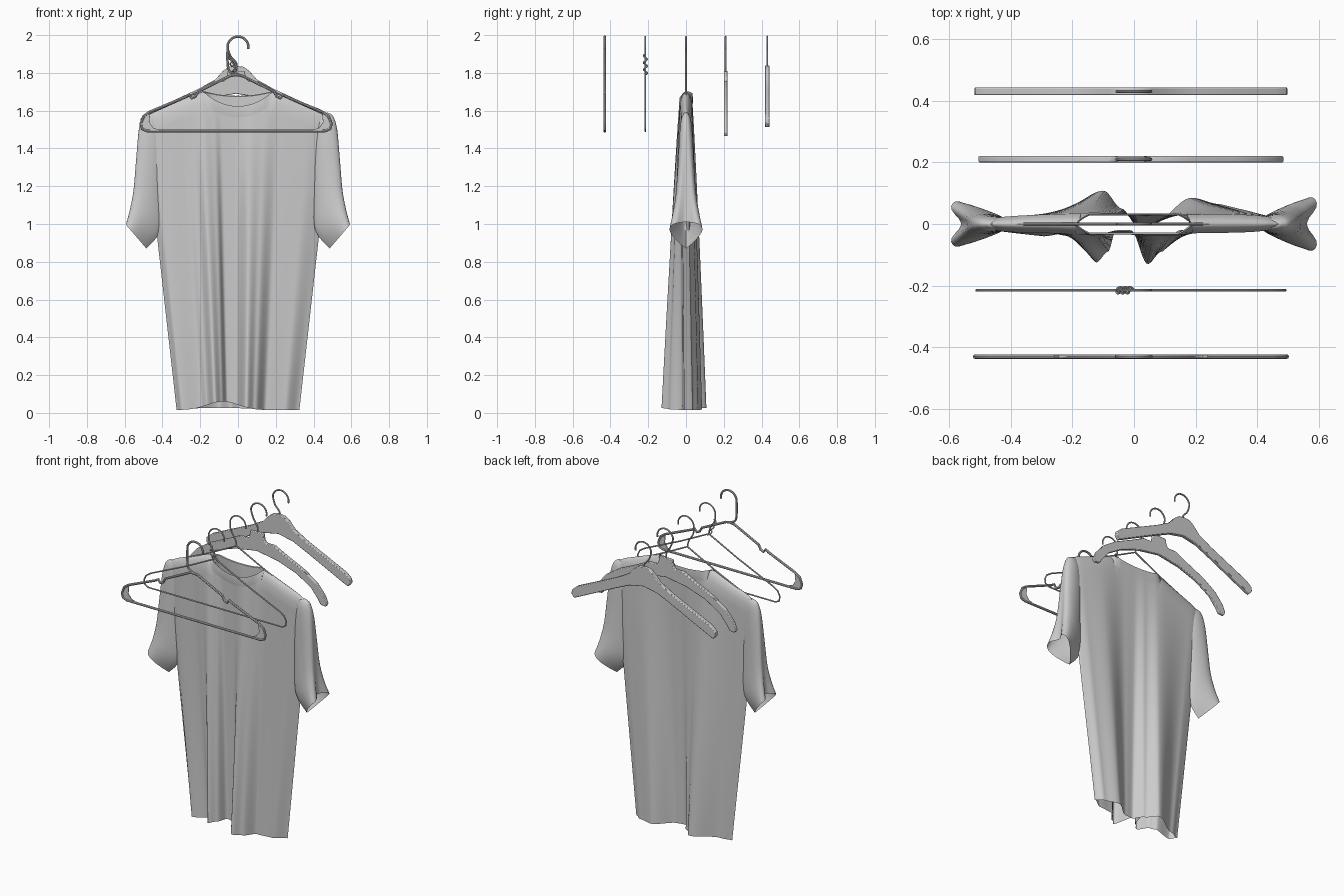
import bpy, bmesh
from math import sin, cos, pi, exp, radians, sqrt
from mathutils import Vector

if "Cube" in bpy.data.objects:
    bpy.data.objects.remove(bpy.data.objects["Cube"])

CX = -0.01  # shared centre line of the hangers


def finish(ob, angle=40):
    bpy.ops.object.select_all(action='DESELECT')
    ob.select_set(True)
    bpy.context.view_layer.objects.active = ob
    if ob.type == 'CURVE':
        bpy.ops.object.convert(target='MESH')
    bpy.ops.object.shade_smooth_by_angle(angle=radians(angle))
    return bpy.context.object


def from_bm(name, bm, angle=40):
    bmesh.ops.recalc_face_normals(bm, faces=bm.faces)
    me = bpy.data.meshes.new(name)
    bm.to_mesh(me)
    bm.free()
    ob = bpy.data.objects.new(name, me)
    bpy.context.collection.objects.link(ob)
    return finish(ob, angle)


def smooth(pts, n=5):
    """Catmull-Rom through the points."""
    p = [Vector(q) for q in pts]
    p = [2 * p[0] - p[1]] + p + [2 * p[-1] - p[-2]]
    out = []
    for a, b, c, d in zip(p, p[1:], p[2:], p[3:]):
        for i in range(n):
            t = i / n
            out.append(0.5 * (2 * b + (c - a) * t + (2 * a - 5 * b + 4 * c - d) * t * t
                              + (3 * b - a - 3 * c + d) * t ** 3))
    return out + [p[-2]]


def tube(name, pts, r, cyclic=False):
    cu = bpy.data.curves.new(name, 'CURVE')
    cu.dimensions = '3D'
    cu.bevel_depth, cu.bevel_resolution, cu.use_fill_caps = r, 2, True
    sp = cu.splines.new('POLY')
    sp.points.add(len(pts) - 1)
    for q, v in zip(sp.points, pts):
        q.co = (*v, 1)
    sp.use_cyclic_u = cyclic
    ob = bpy.data.objects.new(name, cu)
    bpy.context.collection.objects.link(ob)
    return finish(ob)


def flat(pts, y):
    return [(CX + x, y, z) for x, z in pts]


def plate(name, pts, y, thick, bevel=0.004):
    bm = bmesh.new()
    f = bm.faces.new([bm.verts.new((CX + x, y - thick / 2, z)) for x, z in pts])
    ext = bmesh.ops.extrude_face_region(bm, geom=[f])
    bmesh.ops.translate(bm, verts=[v for v in ext['geom'] if isinstance(v, bmesh.types.BMVert)],
                        vec=(0, thick, 0))
    ob = from_bm(name, bm)
    m = ob.modifiers.new('soft_edges', 'BEVEL')
    m.width, m.segments = bevel, 2
    return ob


def mirrored(half):
    """Closed outline from the right half, listed from top centre to bottom centre."""
    return half + [(-x, z) for x, z in reversed(half) if x > 0.0001]


def hook(name, y, r, stem):
    arc = [(0.01 + 0.055 * cos(a), 1.937 + 0.055 * sin(a))
           for a in [radians(180 - k * 24) for k in range(9)]]
    tube(name, smooth(flat(stem + arc, y)), r)


# Tubular hanger at the front, with strap notches and webbed corners
Y = -0.43
frame = mirrored([(0, 1.79), (0.03, 1.785), (0.2, 1.702), (0.215, 1.675), (0.235, 1.665), (0.25, 1.685),
                  (0.27, 1.672), (0.46, 1.592), (0.49, 1.57), (0.505, 1.53), (0.497, 1.503), (0.47, 1.492),
                  (0, 1.492)])
tube('tubular_hanger_frame', flat(frame, Y), 0.0075, True)
hook('tubular_hanger_hook', Y, 0.0065, [(0, 1.79), (-0.035, 1.81), (-0.045, 1.85)])
for s, side in ((-1, 'left'), (1, 'right')):
    plate('tubular_hanger_web_' + side,
          [(s * x, z) for x, z in [(0.4, 1.495), (0.49, 1.5), (0.5, 1.53), (0.48, 1.575), (0.455, 1.585),
                                   (0.46, 1.54), (0.44, 1.51)]], Y, 0.005, 0.001)

# Wire hangers: a free one and the one inside the shirt
wire = mirrored([(0, 1.80), (0.03, 1.785), (0.2, 1.70), (0.45, 1.588), (0.485, 1.565), (0.5, 1.535),
                 (0.495, 1.505), (0.47, 1.492), (0, 1.492)])
for label, y in (('free', -0.215), ('shirt', 0.0)):
    tube(label + '_wire_hanger_frame', flat(wire, y), 0.0045, True)
    hook(label + '_wire_hanger_hook', y, 0.0045, [(0, 1.80), (-0.01, 1.84), (-0.04, 1.89)])
twist = [(CX - 0.045 * t + 0.009 * cos(6 * pi * t), -0.215 + 0.01 * sin(6 * pi * t), 1.79 + 0.11 * t)
         for t in [i / 40 for i in range(41)]]
tube('wire_hanger_twist', twist, 0.004)

# Shaped wooden hanger with a raised neck block
Y = 0.21
plate('shaped_hanger_body', mirrored([(0, 1.81), (0.045, 1.81), (0.052, 1.77), (0.065, 1.755), (0.12, 1.755),
                                      (0.2, 1.715), (0.33, 1.655), (0.42, 1.595), (0.475, 1.53), (0.495, 1.485),
                                      (0.485, 1.465), (0.45, 1.468), (0.43, 1.5), (0.38, 1.56), (0.28, 1.62),
                                      (0.15, 1.665), (0, 1.69)]), Y, 0.02)
hook('shaped_hanger_hook', Y, 0.005, [(0, 1.80), (0, 1.84), (-0.03, 1.89)])

# Plain wooden hanger at the back
Y = 0.43
plate('wooden_hanger_body', mirrored([(0, 1.838), (0.04, 1.832), (0.07, 1.81), (0.11, 1.765), (0.2, 1.715),
                                      (0.47, 1.59), (0.505, 1.56), (0.508, 1.535), (0.49, 1.512), (0.46, 1.525),
                                      (0.2, 1.65), (0.1, 1.695), (0, 1.715)]), Y, 0.025)
hook('wooden_hanger_hook', Y, 0.005, [(0, 1.83), (0, 1.855), (-0.03, 1.89)])


# Shirt body: front and back sheets with hanging folds
def ease(knots, x):
    for (a, p), (b, q) in zip(knots, knots[1:]):
        if x <= b:
            t = max(0, (x - a) / (b - a))
            return p + (q - p) * t * t * (3 - 2 * t)
    return knots[-1][1]


FRONT = [(-0.33, 0), (-0.3, -0.04), (-0.2, -0.025), (-0.165, -0.05), (-0.125, -0.125), (-0.085, -0.09),
         (-0.06, -0.02), (-0.01, -0.02), (0.045, -0.13), (0.09, -0.09), (0.15, -0.02), (0.25, -0.01), (0.33, 0.035)]
BACK = [(-0.33, 0), (-0.27, 0.02), (-0.1, 0.108), (-0.04, 0.05), (0.01, -0.005), (0.06, 0.0), (0.19, 0.085),
        (0.28, 0.065), (0.33, 0.035)]
TOP = [(0, 1.705), (0.18, 1.702), (0.22, 1.69), (0.43, 1.61), (0.5, 1.57)]


def top_z(x):
    x = abs(x)
    for (a, p), (b, q) in zip(TOP, TOP[1:]):
        if x <= b + 1e-6:
            return p + (q - p) * (x - a) / (b - a)


def body_point(side, s, t):
    x0 = 0.5 * s
    neck = max(0, 1 - (x0 / 0.19) ** 2)
    zt = top_z(x0) - neck * (0.085 if side < 0 else 0.03)
    hem = 0.015 + (0.045 * exp(-((s + 0.25) / 0.35) ** 2) if side < 0 else 0.01 * (1 - s) * (1 - s * s))
    z = zt + (hem - zt) * t
    x = s * (0.5 - 0.175 * t)
    round_top = max(sqrt(min(1, t / 0.03)), min(1, neck * 2.5))
    y_top = side * 0.03 * round_top * sqrt(1 - s ** 6)
    k = t ** 0.85
    fold = ease(FRONT if side < 0 else BACK, s * 0.33)
    return (x, y_top * (1 - k) + fold * k, z)


bm = bmesh.new()
N, rows = 96, [0, 0.004, 0.012, 0.03] + [0.03 + 0.97 * i / 26 for i in range(1, 27)]
for side in (-1, 1):
    grid = [[bm.verts.new(body_point(side, -1 + 2 * i / N, t)) for i in range(N + 1)] for t in rows]
    for a, b in zip(grid, grid[1:]):
        for i in range(N):
            bm.faces.new((a[i], a[i + 1], b[i + 1], b[i]))
bmesh.ops.remove_doubles(bm, verts=bm.verts, dist=0.0004)
from_bm('shirt_body', bm, 80)

# Collar band: loop around the neck opening
bm = bmesh.new()
loop = [(-1, -0.38 + 0.76 * i / 24) for i in range(25)] + [(1, 0.38 - 0.76 * i / 24) for i in range(1, 24)]
bands = [[bm.verts.new(Vector(body_point(sd, s, t)) + Vector((0, sd * o, dz)))
          for sd, s in loop] for t, o, dz in ((0, -0.002, 0), (0, 0.003, 0.004), (0.015, 0.005, 0), (0.035, 0.001, 0))]
for a, b in zip(bands, bands[1:]):
    for i in range(len(loop)):
        j = (i + 1) % len(loop)
        bm.faces.new((a[i], a[j], b[j], b[i]))
from_bm('collar', bm, 80)

# Sleeves: flattened tubes with a pinched crease, outer and under edge per ring
RINGS = [(0.475, 1.59, 0.42, 1.58, 0.012), (0.505, 1.57, 0.41, 1.5, 0.028), (0.53, 1.5, 0.40, 1.36, 0.036),
         (0.548, 1.36, 0.40, 1.16, 0.044), (0.565, 1.2, 0.402, 1.0, 0.056), (0.585, 1.09, 0.43, 0.93, 0.072),
         (0.605, 1.01, 0.485, 0.87, 0.086)]
M = 32
for s, side in ((-1, 'left'), (1, 'right')):
    bm = bmesh.new()
    path = smooth([Vector(r) for r in RINGS], 4)
    loops = []
    for k, (xo, zo, xi, zi, d) in enumerate(path):
        f = k / (len(path) - 1)
        ring = []
        for i in range(M):
            a = 2 * pi * i / M - pi
            w = (1 + cos(a)) / 2
            w = w ** (1 - 0.45 * f)
            pinch = 0.045 * f * f * exp(-(a / 0.45) ** 2)
            y = d * sin(a) * (1 + 0.15 * f * cos(a)) * (1 if s > 0 else 0.85)
            ring.append(bm.verts.new((s * (xi + (xo - xi) * w - pinch), y, zi + (zo - zi) * w)))
        loops.append(ring)
    bm.faces.new(loops[0])
    for a, b in zip(loops, loops[1:]):
        for i in range(M):
            j = (i + 1) % M
            bm.faces.new((a[i], a[j], b[j], b[i]))
    from_bm('sleeve_' + side, bm, 80)
